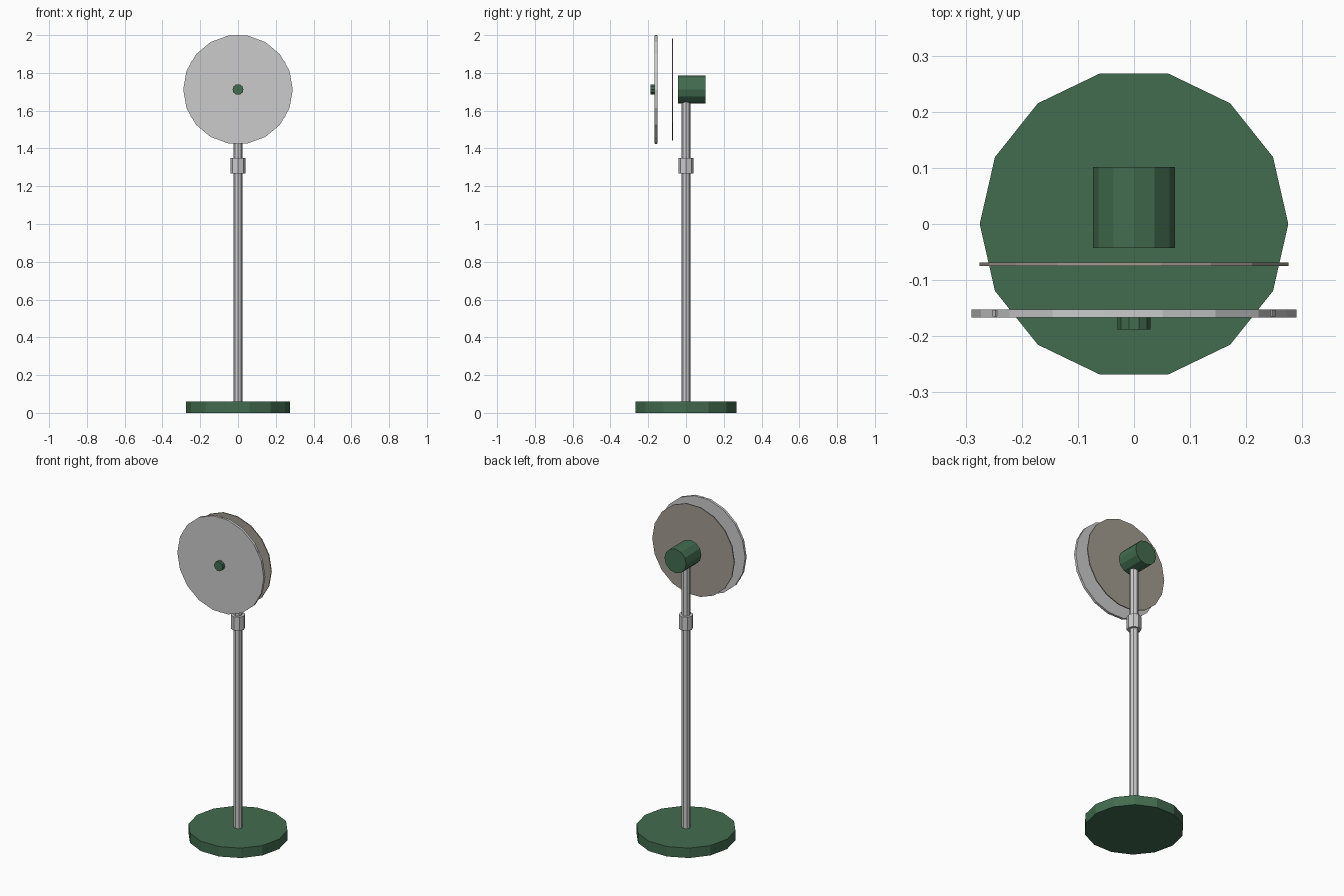
import bpy
from math import radians, pi

if "Cube" in bpy.data.objects:
    bpy.data.objects.remove(bpy.data.objects["Cube"])

HUB_Z = 1.712  # height of the fan axis


def material(name, rgb):
    m = bpy.data.materials.new(name)
    m.diffuse_color = (*rgb, 1)
    m.use_nodes = True
    m.node_tree.nodes["Principled BSDF"].inputs["Base Color"].default_value = m.diffuse_color
    return m


green = material("green_paint", (0.055, 0.15, 0.078))
beige = material("beige_plate", (0.36, 0.33, 0.28))


def finish(name, mat):
    ob = bpy.context.object
    ob.name = name
    if mat:
        ob.data.materials.append(mat)
    return ob


def upright(name, r, z0, z1, sides, mat=None):
    bpy.ops.mesh.primitive_cylinder_add(vertices=sides, radius=r, depth=z1 - z0,
                                        location=(0, 0, (z0 + z1) / 2),
                                        rotation=(0, 0, pi / 2))
    return finish(name, mat)


def axial(name, r, y0, y1, sides, mat=None):
    # cylinder along y with a corner pointing to +x
    bpy.ops.mesh.primitive_cylinder_add(vertices=sides, radius=r, depth=y1 - y0,
                                        location=(0, (y0 + y1) / 2, HUB_Z),
                                        rotation=(pi / 2, pi / 2, 0))
    return finish(name, mat)


# Stand
upright("base", 0.275, 0.0, 0.06, 14, green)
upright("pole", 0.024, 0.05, 1.68, 8)
upright("height_collar", 0.04, 1.267, 1.35, 8)

# Fan head
axial("motor_housing", 0.073, -0.043, 0.102, 12, green)
axial("rear_plate", 0.275, -0.075, -0.069, 18, beige)
axial("front_guard", 0.29, -0.167, -0.152, 18)
axial("front_hub", 0.029, -0.188, -0.16, 10, green)

# Guard spokes, just poking out of the rim
for i in range(3):
    bpy.ops.mesh.primitive_cube_add(size=1, location=(0, -0.159, HUB_Z),
                                    rotation=(0, radians(60 * i), 0))
    ob = finish(f"guard_spoke_{i + 1}", None)
    ob.scale = (0.012, 0.011, 0.576)
